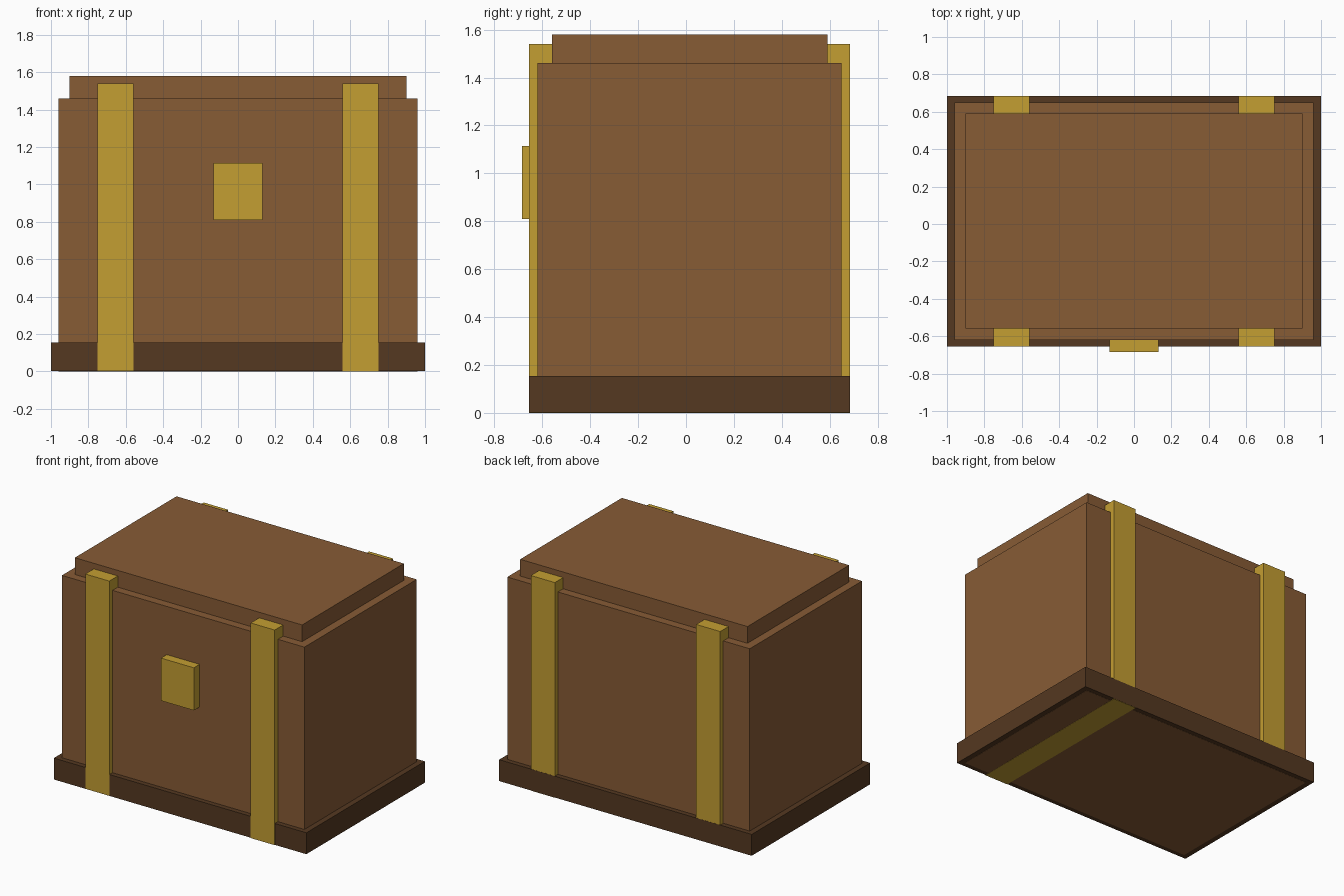
import bpy

default = bpy.data.objects.get("Cube")
if default:
    bpy.data.objects.remove(default, do_unlink=True)


def material(name, rgb):
    mat = bpy.data.materials.new(name)
    mat.use_nodes = True
    color = (*rgb, 1.0)
    mat.diffuse_color = color
    mat.node_tree.nodes["Principled BSDF"].inputs["Base Color"].default_value = color
    return mat


def box(name, x, y, z, mat):
    """Box spanning the given (low, high) range on each axis."""
    spans = (x, y, z)
    bpy.ops.mesh.primitive_cube_add(size=1, location=[(a + b) / 2 for a, b in spans])
    obj = bpy.context.object
    obj.name = obj.data.name = name
    obj.scale = [b - a for a, b in spans]
    bpy.ops.object.transform_apply(location=False, rotation=False, scale=True)
    obj.data.materials.append(mat)
    return obj


wood = material("brown wood", (0.242, 0.106, 0.036))
dark_wood = material("dark wood", (0.089, 0.040, 0.015))
brass = material("brass", (0.552, 0.342, 0.032))

# Hairline offset that keeps flush faces from overlapping
GAP = 0.001
FRONT, BACK = -0.655, 0.685

# Plinth, chest body and raised lid
box("base", (-1, 1), (FRONT, BACK), (2 * GAP, 0.155), dark_wood)
box("body", (-0.96, 0.96), (-0.62, 0.65), (GAP, 1.46), wood)
box("lid", (-0.90, 0.90), (-0.56, 0.59), (1.40, 1.58), wood)

# Straps run through the full depth of the chest
for name, side, bottom in (("left_strap", 1, 0), ("right_strap", -1, 3 * GAP)):
    span = sorted((side * 0.56, side * 0.75))
    box(name, span, (FRONT - GAP, BACK - GAP), (bottom, 1.54), brass)

# Lock plate on the front
box("lock", (-0.13, 0.13), (-0.685, -0.60), (0.81, 1.115), brass)
